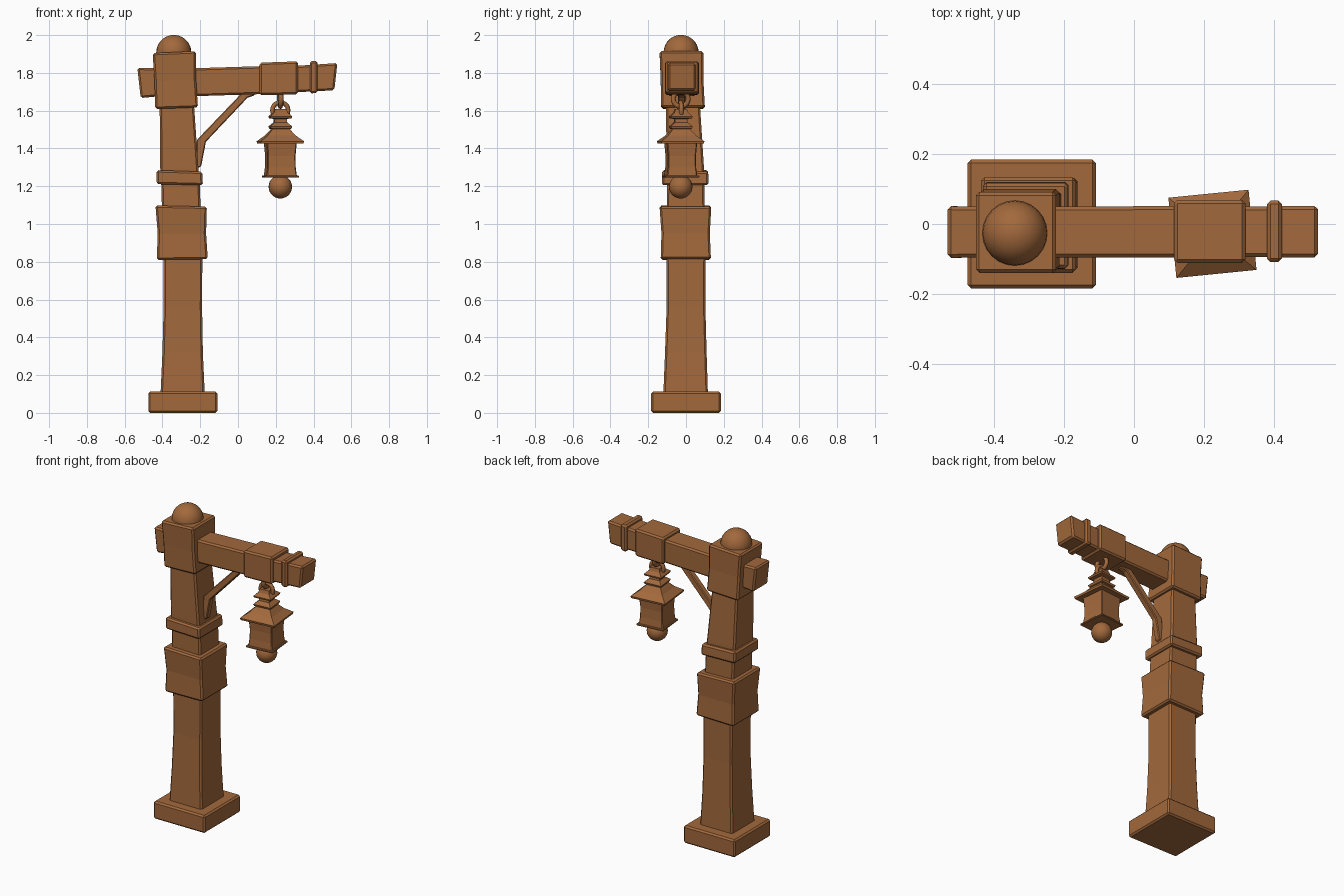
import bpy, bmesh, math
from mathutils import Vector, Matrix

if "Cube" in bpy.data.objects:
    bpy.data.objects.remove(bpy.data.objects["Cube"])

wood = bpy.data.materials.new("brown_wood")
wood.diffuse_color = (0.36, 0.14, 0.045, 1)
wood.use_nodes = True
wood.node_tree.nodes["Principled BSDF"].inputs["Base Color"].default_value = wood.diffuse_color


def finish(name, bm, bevel=0.0, smooth=False):
    bmesh.ops.recalc_face_normals(bm, faces=bm.faces)
    mesh = bpy.data.meshes.new(name)
    bm.to_mesh(mesh)
    bm.free()
    mesh.materials.append(wood)
    for p in mesh.polygons:
        p.use_smooth = smooth
    ob = bpy.data.objects.new(name, mesh)
    bpy.context.collection.objects.link(ob)
    if bevel:
        mod = ob.modifiers.new("bevel", 'BEVEL')
        mod.width, mod.segments = bevel, 1
        mod.limit_method, mod.angle_limit = 'ANGLE', math.radians(40)
    return ob


def loft(name, sections, axis='Z', bevel=0.01, turn=None):
    """Box through sections: (position, centre a, centre b, half a, half b, tilt).
    axis Z: a=x, b=y, tilt raises +x side; axis X: a=y, b=z, tilt pushes top out."""
    bm = bmesh.new()
    prev = None
    for pos, ca, cb, ha, hb, tilt in sections:
        ring = []
        for sa, sb in ((-1, -1), (1, -1), (1, 1), (-1, 1)):
            a, b = ca + sa * ha, cb + sb * hb
            co = (a, b, pos + tilt * sa) if axis == 'Z' else (pos + tilt * sb, a, b)
            ring.append(bm.verts.new(co))
        if prev:
            for i in range(4):
                j = (i + 1) % 4
                bm.faces.new((prev[i], prev[j], ring[j], ring[i]))
        else:
            bm.faces.new(ring)
        prev = ring
    bm.faces.new(prev)
    if turn:
        bmesh.ops.transform(bm, matrix=turn, verts=bm.verts)
    return finish(name, bm, bevel)


def ball(name, centre, radius):
    bm = bmesh.new()
    bmesh.ops.create_uvsphere(bm, u_segments=24, v_segments=14, radius=radius,
                              matrix=Matrix.Translation(centre))
    return finish(name, bm, smooth=True)


def link(name, centre, major, minor, angle):
    rot = (math.pi / 2, 0, angle)
    bpy.ops.mesh.primitive_torus_add(location=centre, rotation=rot, major_radius=major,
                                     minor_radius=minor, major_segments=20, minor_segments=8)
    ob = bpy.context.object
    ob.name = name
    ob.data.materials.append(wood)
    bpy.ops.object.shade_smooth()


# Standing post: base, shaft and collars
loft("base", [(0, -.292, 0, .183, .184, 0), (.113, -.292, 0, .183, .184, 0)])
loft("post", [(.10, -.293, -.002, .117, .118, 0), (.32, -.293, -.001, .107, .110, 0),
              (.55, -.292, 0, .102, .103, 0), (.81, -.292, 0, .103, .104, 0),
              (1.2, -.304, -.002, .102, .099, 0), (1.3, -.311, -.004, .101, .099, 0),
              (1.66, -.325, -.017, .090, .089, 0)])
loft("wide_collar", [(.812, -.295, -.001, .135, .133, .002), (.95, -.297, -.002, .128, .128, 0),
                     (1.095, -.301, -.003, .136, .137, -.003)])
loft("narrow_collar", [(1.208, -.308, -.004, .122, .124, -.003),
                       (1.281, -.310, -.005, .121, .122, -.004)])
loft("head_block", [(1.613, -.325, -.016, .113, .116, .004), (1.76, -.332, -.021, .110, .113, .004),
                    (1.91, -.337, -.024, .115, .116, .005)])
ball("post_finial", (-.34, -.026, 1.908), .093)

# Cross beam with its bands
loft("beam", [(-.524, -.023, 1.747, .074, .080, -.009), (-.44, -.023, 1.75, .072, .076, 0),
              (-.22, -.023, 1.751, .073, .074, 0), (.1, -.022, 1.761, .073, .074, 0),
              (.32, -.022, 1.768, .072, .070, 0), (.518, -.022, 1.780, .074, .072, .008)], 'X')
loft("beam_collar", [(.114, -.021, 1.768, .090, .086, 0), (.318, -.021, 1.774, .090, .087, 0)], 'X')
loft("beam_band", [(.380, -.021, 1.776, .088, .085, 0), (.422, -.021, 1.779, .088, .085, 0)], 'X')

# Diagonal brace: side outline pushed through in y
outline = [(-.225, 1.29), (-.195, 1.305), (-.170, 1.435), (.05, 1.668), (.09, 1.682),
           (.085, 1.71), (.015, 1.70), (.012, 1.685), (-.218, 1.445)]
bm = bmesh.new()
face = bm.faces.new([bm.verts.new((x, -.042, z)) for x, z in outline])
res = bmesh.ops.extrude_face_region(bm, geom=[face])
bmesh.ops.translate(bm, vec=(0, .04, 0),
                    verts=[v for v in res["geom"] if isinstance(v, bmesh.types.BMVert)])
finish("brace", bm, .005)

# Two interlocked chain links
LX, LY = .224, -.028
turn = math.radians(5.7)
link("upper_link", (LX, LY, 1.662), .040, .013, turn + math.pi / 2)
link("lower_link", (LX, LY, 1.602), .042, .012, turn)

# Lantern: square stacked profiles, slightly turned about z
spin = Matrix.Translation((LX, LY, 0)) @ Matrix.Rotation(turn, 4, 'Z')


def stack(name, profile, bevel=0.0):
    loft(name, [(z, 0, 0, h, h, 0) for z, h in profile], 'Z', bevel, spin)


stack("lantern_roof", [(1.425, .112), (1.438, .115), (1.468, .075), (1.502, .046),
                       (1.505, .054), (1.517, .058), (1.537, .034), (1.556, .032),
                       (1.560, .055), (1.570, .058), (1.590, .036), (1.610, .030)])
stack("lantern_body", [(1.25, .081), (1.30, .075), (1.36, .074), (1.43, .080)], .005)
stack("lantern_floor", [(1.245, .090), (1.257, .090)], .003)
ball("lantern_finial", (LX, LY, 1.197), .062)
